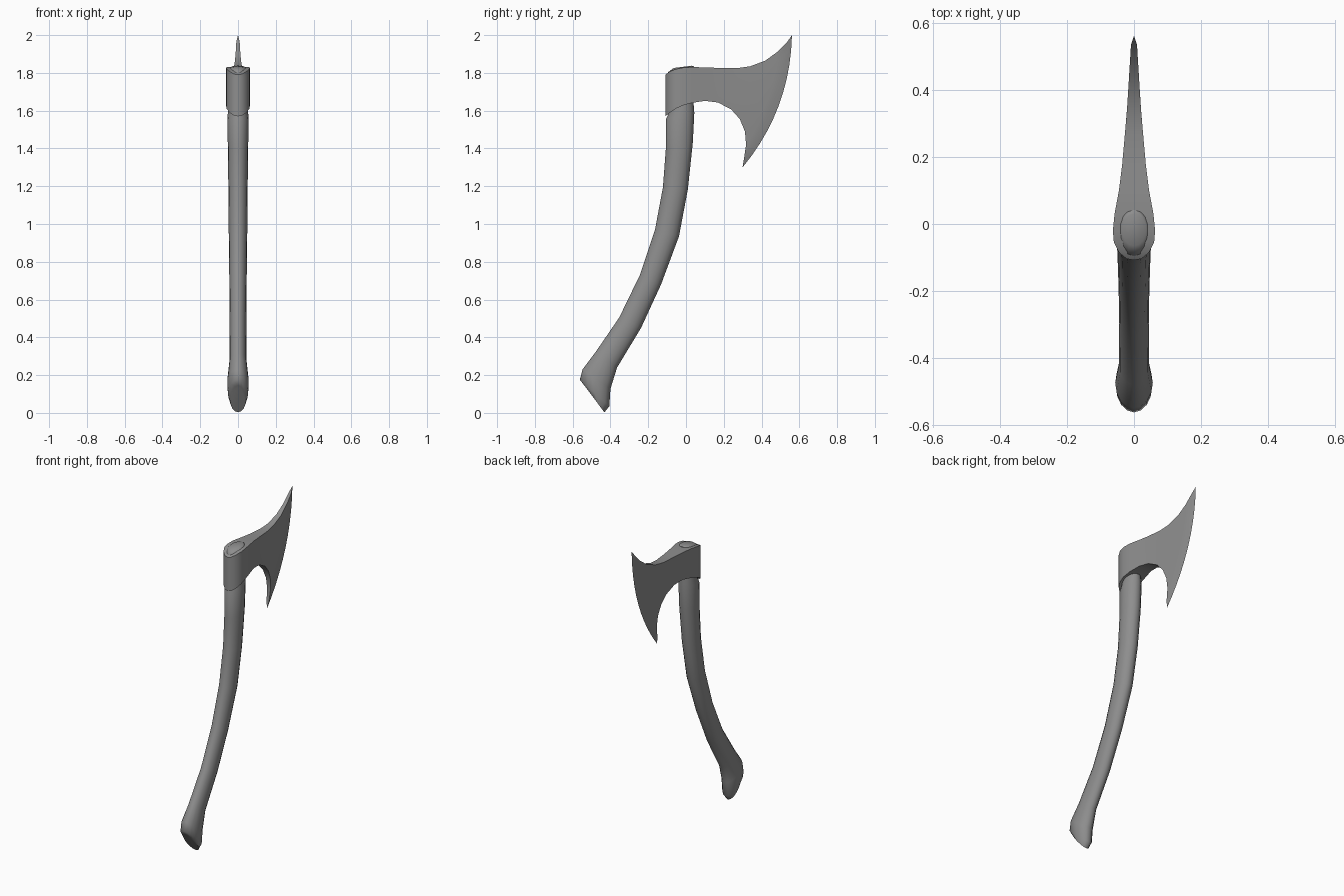
import bpy, bmesh
from math import cos, sin, tau
from mathutils import Vector

if "Cube" in bpy.data.objects:
    bpy.data.objects.remove(bpy.data.objects["Cube"])


def loft(name, rings, angle):
    """Skin a closed solid over rings of equal point count."""
    bm = bmesh.new()
    vs = [[bm.verts.new(p) for p in r] for r in rings]
    n = len(rings[0])
    for a, b in zip(vs, vs[1:]):
        for i in range(n):
            j = (i + 1) % n
            bm.faces.new((a[i], a[j], b[j], b[i]))
    bm.faces.new(vs[0])
    bm.faces.new(vs[-1])
    bmesh.ops.remove_doubles(bm, verts=bm.verts, dist=1e-5)
    # drop folded faces left where the ends pinch to a line
    flat = [f for f in bm.faces if f.calc_area() < 1e-8]
    bmesh.ops.delete(bm, geom=flat, context='FACES_ONLY')
    bmesh.ops.recalc_face_normals(bm, faces=bm.faces)
    me = bpy.data.meshes.new(name)
    bm.to_mesh(me)
    bm.free()
    ob = bpy.data.objects.new(name, me)
    bpy.context.collection.objects.link(ob)
    bpy.ops.object.select_all(action='DESELECT')
    ob.select_set(True)
    bpy.context.view_layer.objects.active = ob
    bpy.ops.object.shade_smooth_by_angle(angle=angle)
    return ob


# Handle: elliptical sections given by back y,z / front y,z / half width
sections = [
    (-.538, .145, -.432, .003, .043),
    (-.562, .175, -.406, .035, .054),
    (-.548, .230, -.400, .127, .056),
    (-.480, .320, -.365, .240, .045),
    (-.354, .504, -.238, .450, .044),
    (-.243, .732, -.132, .680, .046),
    (-.164, .970, -.037, .935, .049),
    (-.122, 1.195, .010, 1.185, .051),
    (-.107, 1.395, .036, 1.430, .054),
    (-.106, 1.555, .044, 1.590, .056),
    (-.090, 1.590, .040, 1.640, .049),
    (-.095, 1.804, .042, 1.834, .048),
    (-.065, 1.826, .030, 1.838, .036),
]
rings = []
for yb, zb, yf, zf, w in sections:
    back, front = Vector((0, yb, zb)), Vector((0, yf, zf))
    mid, half = (back + front) / 2, (front - back) / 2
    rings.append([mid + half * cos(tau * i / 16) + Vector((w * sin(tau * i / 16), 0, 0))
                  for i in range(16)])
loft("handle", rings, 1.1)

# Axe head: stations from poll to cutting edge
# top y,z / bottom y,z / forward bulge / half thickness
stations = [
    (-.108, 1.790, -.108, 1.570, 0, 0),
    (-.104, 1.794, -.104, 1.574, 0, .022),
    (-.085, 1.808, -.085, 1.590, 0, .045),
    (-.055, 1.820, -.055, 1.610, 0, .060),
    (-.020, 1.827, -.020, 1.627, 0, .063),
    (.030, 1.831, .030, 1.641, 0, .058),
    (.100, 1.829, .100, 1.652, 0, .045),
    (.180, 1.826, .170, 1.643, 0, .035),
    (.270, 1.825, .240, 1.606, .008, .027),
    (.340, 1.835, .285, 1.555, .018, .021),
    (.420, 1.865, .312, 1.490, .026, .016),
    (.485, 1.912, .318, 1.420, .033, .012),
    (.535, 1.963, .307, 1.345, .036, .009),
    (.561, 2.000, .299, 1.299, .065, 0),
]
N = 10
rings = []
for yt, zt, yb, zb, bulge, h in stations:
    top, bot = Vector((0, yt, zt)), Vector((0, yb, zb))
    d = (top - bot).normalized()
    out = Vector((0, d.z, -d.y))
    line = [bot.lerp(top, i / N) + out * bulge * 4 * (i / N) * (1 - i / N)
            for i in range(N + 1)]
    side = Vector((h, 0, 0))
    rings.append([p + side for p in line] + [p - side for p in reversed(line)])
loft("axe_head", rings, 0.6)

# Dark grey finish shared by both parts
grey = bpy.data.materials.new("dark_grey")
grey.diffuse_color = (0.27, 0.27, 0.27, 1)
grey.use_nodes = True
grey.node_tree.nodes["Principled BSDF"].inputs["Base Color"].default_value = grey.diffuse_color
for ob in bpy.data.objects:
    ob.data.materials.append(grey)
